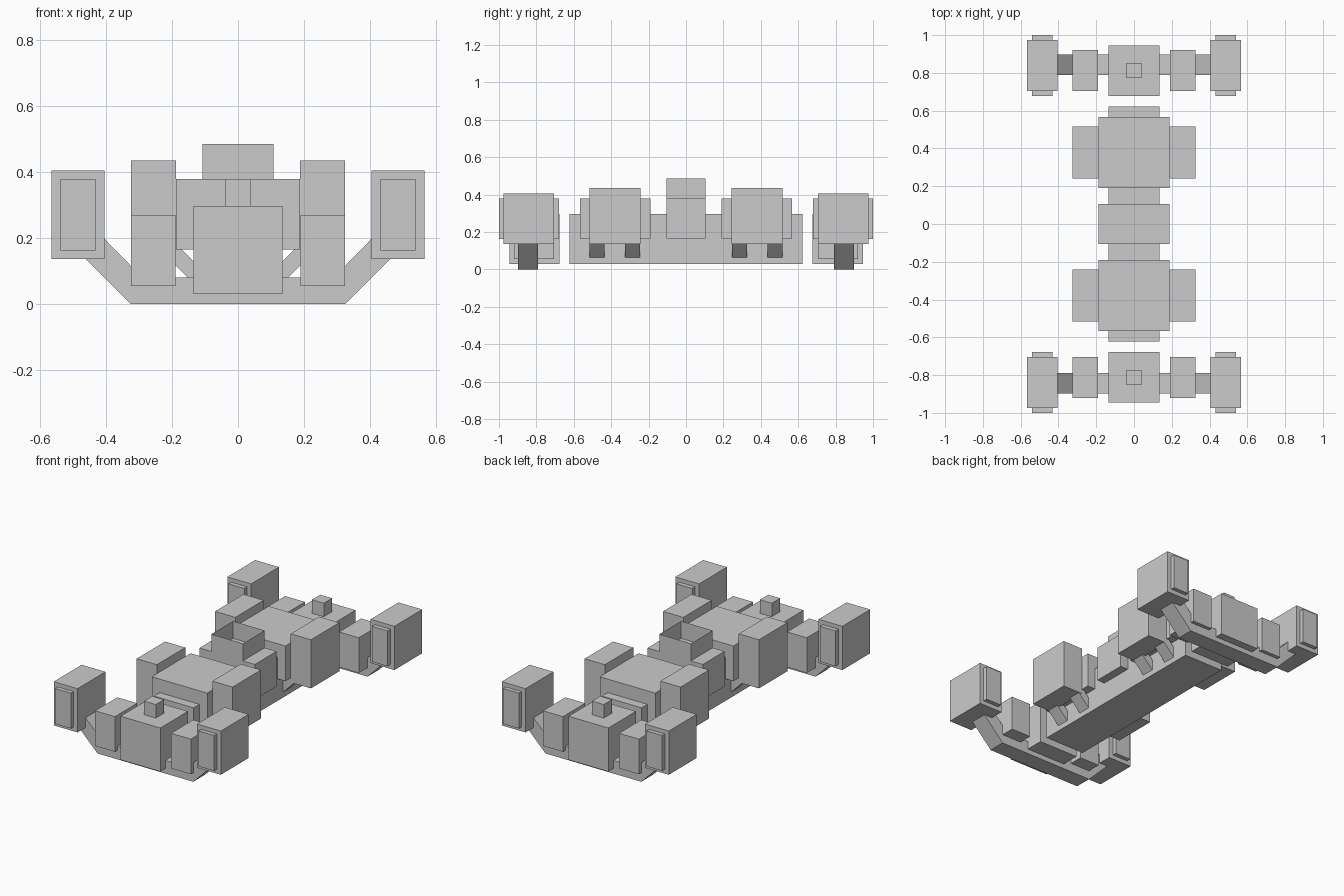
import bpy, bmesh

if "Cube" in bpy.data.objects:
    bpy.data.objects.remove(bpy.data.objects["Cube"])


def finish(name, bm):
    bmesh.ops.recalc_face_normals(bm, faces=bm.faces)
    mesh = bpy.data.meshes.new(name)
    bm.to_mesh(mesh)
    bm.free()
    obj = bpy.data.objects.new(name, mesh)
    bpy.context.collection.objects.link(obj)
    return obj


def prism(name, profile, y0, y1):
    """Extrude an (x, z) profile along y."""
    bm = bmesh.new()
    face = bm.faces.new([bm.verts.new((x, y0, z)) for x, z in profile])
    ext = bmesh.ops.extrude_face_region(bm, geom=[face])
    verts = [v for v in ext["geom"] if isinstance(v, bmesh.types.BMVert)]
    bmesh.ops.translate(bm, verts=verts, vec=(0, y1 - y0, 0))
    return finish(name, bm)


def box(name, x, y, z):
    return prism(name, [(x[0], z[0]), (x[1], z[0]), (x[1], z[1]), (x[0], z[1])], *y)


def span(a, b, s):
    """Range a..b, mirrored when s is -1."""
    return sorted((a * s, b * s))


# Central spine and middle block
box("spine_beam", (-0.135, 0.135), (-0.622, 0.622), (0.03, 0.297))
box("middle_block", (-0.188, 0.188), (-0.105, 0.105), (0.165, 0.38))

# Open-topped tray on the middle block
tray = box("middle_tray", (-0.107, 0.107), (-0.105, 0.105), (0.38, 0.486))
bm = bmesh.new()
bm.from_mesh(tray.data)
bm.faces.ensure_lookup_table()
top = [f for f in bm.faces if f.normal.z > 0.9]
bmesh.ops.delete(bm, geom=top, context="FACES_ONLY")
bm.to_mesh(tray.data)
bm.free()

for sy, end in ((-1, "front"), (1, "back")):
    # Large body block on the spine
    box(f"{end}_body_block", (-0.188, 0.188), span(0.19, 0.566, sy), (0.165, 0.38))

    # End crossbar with upswept arms
    half = [(0.325, 0), (0.48, 0.155), (0.42, 0.213), (0.29, 0.08)]
    bar = half + [(-x, z) for x, z in reversed(half)]
    prism(f"{end}_crossbar", bar, *span(0.79, 0.897, sy))

    # End block with a small cap
    box(f"{end}_end_block", (-0.135, 0.135), span(0.677, 0.945, sy), (0.03, 0.297))
    box(f"{end}_end_cap", (-0.04, 0.04), span(0.773, 0.853, sy), (0.297, 0.38))

    for sx, side in ((-1, "left"), (1, "right")):
        tag = f"{end}_{side}"
        # Side pod with two diagonal struts
        box(f"{tag}_side_pod", span(0.188, 0.325, sx), span(0.242, 0.517, sy), (0.137, 0.435))
        strut = [(0.12, 0.048), (0.225, 0.153), (0.19, 0.185), (0.12, 0.115)]
        for i, y in enumerate((0.245, 0.437)):
            prism(f"{tag}_strut_{i + 1}", [(x * sx, z) for x, z in strut],
                  *span(y, y + 0.08, sy))

        # Small block on the crossbar
        box(f"{tag}_bar_block", span(0.19, 0.325, sx), span(0.705, 0.92, sy), (0.055, 0.27))

        # Outer pod with raised panels on both ends
        box(f"{tag}_outer_pod", span(0.405, 0.566, sx), span(0.705, 0.975, sy), (0.137, 0.405))
        for face, a, b in (("inner", 0.678, 0.705), ("outer", 0.975, 1.0)):
            box(f"{tag}_{face}_panel", span(0.432, 0.539, sx), span(a, b, sy), (0.163, 0.38))
